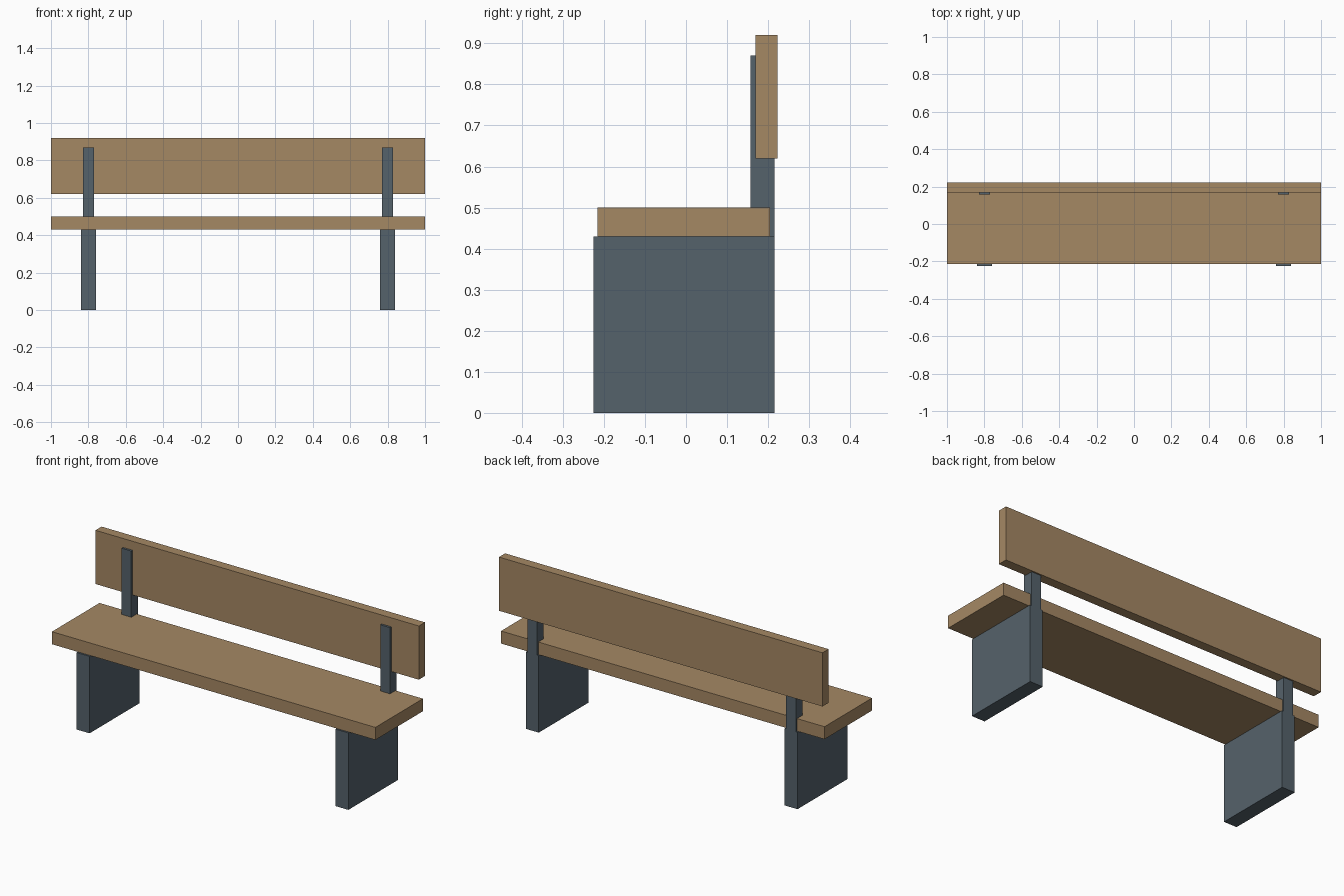
import bpy
import bmesh
from mathutils import Vector

cube = bpy.data.objects.get("Cube")
if cube:
    bpy.data.objects.remove(cube, do_unlink=True)


def material(name, rgb):
    mat = bpy.data.materials.new(name)
    mat.use_nodes = True
    mat.diffuse_color = (*rgb, 1)
    mat.node_tree.nodes["Principled BSDF"].inputs["Base Color"].default_value = (*rgb, 1)
    return mat


def box(name, low, high, mat):
    """Box spanning two opposite corners."""
    low, high = Vector(low), Vector(high)
    bm = bmesh.new()
    bmesh.ops.create_cube(bm, size=1)
    bmesh.ops.scale(bm, vec=high - low, verts=bm.verts)
    mesh = bpy.data.meshes.new(name)
    bm.to_mesh(mesh)
    bm.free()
    mesh.materials.append(mat)
    obj = bpy.data.objects.new(name, mesh)
    obj.location = (low + high) / 2
    bpy.context.collection.objects.link(obj)
    return obj


wood = material("tan wood", (0.376, 0.246, 0.127))
metal = material("slate grey metal", (0.091, 0.122, 0.147))

# Seat and backrest planks
box("seat", (-1, -0.215, 0.43), (1, 0.205, 0.50), wood)
box("backrest", (-1, 0.169, 0.62), (1, 0.223, 0.92), wood)

# Slab legs with a backrest post rising from each
for side, x in (("right", -0.8), ("left", 0.8)):
    box(side + "_leg", (x - 0.04, -0.225, 0), (x + 0.04, 0.215, 0.43), metal)
    box(side + "_backrest_post", (x - 0.03, 0.157, 0.43), (x + 0.03, 0.215, 0.87), metal)
